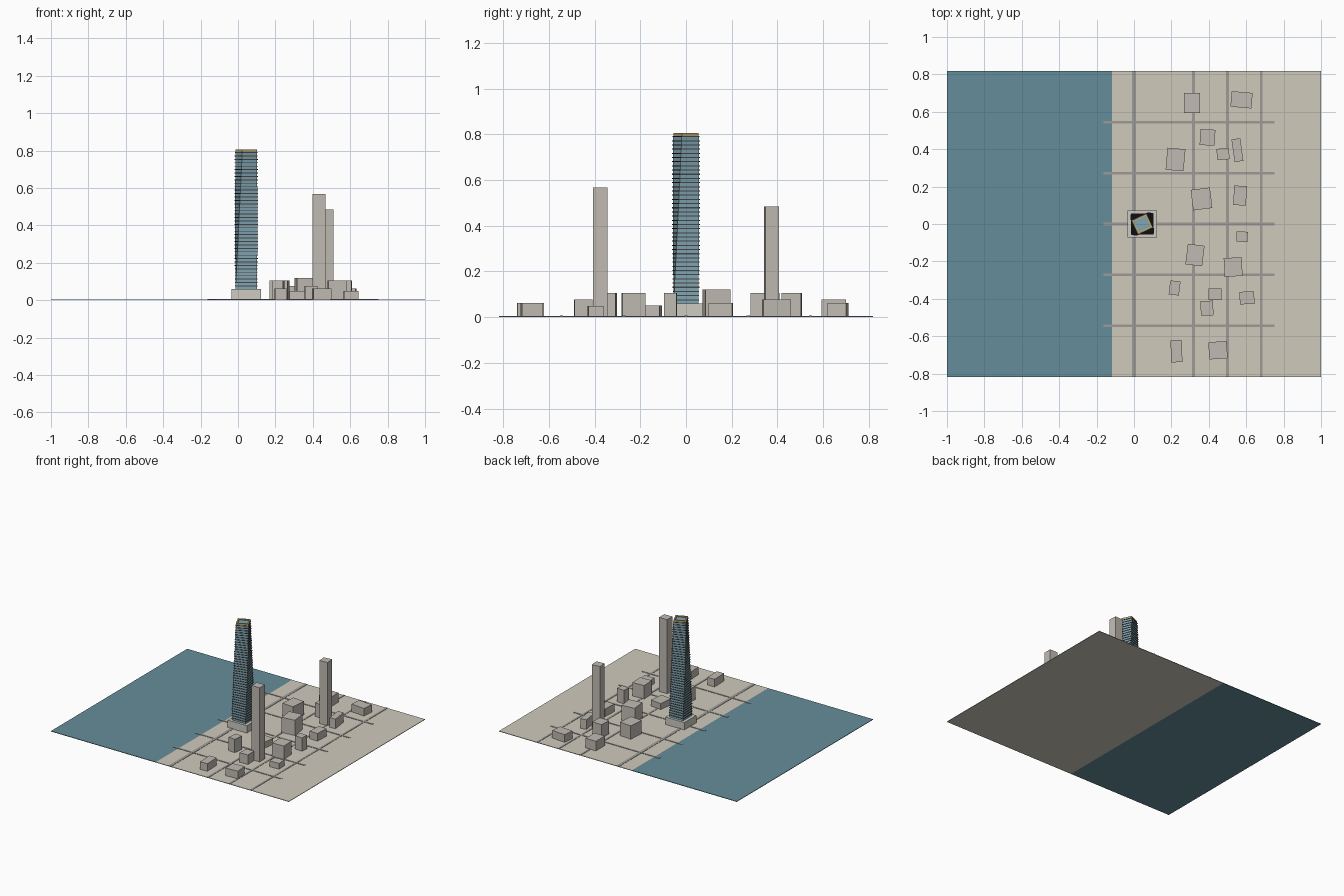
import bpy, bmesh
from math import radians, sin, cos

def mat(name, c):
    m = bpy.data.materials.new(name)
    m.diffuse_color = (*c, 1)
    return m

LAND = mat("land", (0.63, 0.59, 0.50))
WATER = mat("water", (0.13, 0.27, 0.32))
ROAD = mat("road", (0.34, 0.33, 0.31))
STONE = mat("stone", (0.53, 0.50, 0.45))
PODIUM = mat("podium", (0.62, 0.60, 0.54))
GLASS = mat("glass", (0.22, 0.38, 0.45))
SLAB = mat("slab", (0.06, 0.06, 0.06))
GOLD = mat("gold", (0.50, 0.38, 0.16))

def add_box(bm, cx, cy, z0, z1, sx, sy, rot=0):
    c, s = cos(radians(rot)), sin(radians(rot))
    pts = [(-sx/2, -sy/2), (sx/2, -sy/2), (sx/2, sy/2), (-sx/2, sy/2)]
    lo, hi = [[bm.verts.new((cx + c*x - s*y, cy + s*x + c*y, z)) for x, y in pts]
              for z in (z0, z1)]
    bm.faces.new(lo[::-1])
    bm.faces.new(hi)
    for i in range(4):
        j = (i + 1) % 4
        bm.faces.new((lo[i], lo[j], hi[j], hi[i]))

def boxes(name, items, material):
    bm = bmesh.new()
    for it in items:
        add_box(bm, *it)
    me = bpy.data.meshes.new(name)
    bm.to_mesh(me)
    bm.free()
    me.materials.append(material)
    ob = bpy.data.objects.new(name, me)
    bpy.context.collection.objects.link(ob)

# Land, water and street grid
G = 0.004
boxes("land", [(0.441, 0, 0, G, 1.118, 1.636)], LAND)
boxes("water", [(-0.559, 0, 0, G, 0.882, 1.636)], WATER)
boxes("avenues", [(x, 0, G, G + 0.002, w, 1.636)
                  for x, w in ((0, 0.022), (0.318, 0.015), (0.5, 0.015), (0.68, 0.015))], ROAD)
boxes("cross_streets", [(0.295, y, G, G + 0.0025, 0.915, 0.014)
                        for y in (-0.545, -0.272, 0, 0.272, 0.545)], ROAD)

# City blocks: x, y, width, depth, height, rotation
blocks = [
    (0.31, 0.647, 0.086, 0.107, 0.077, 0), (0.575, 0.664, 0.112, 0.083, 0.062, -5),
    (0.393, 0.463, 0.08, 0.085, 0.106, -3), (0.222, 0.345, 0.096, 0.118, 0.106, -5),
    (0.553, 0.395, 0.047, 0.122, 0.077, 8), (0.361, 0.134, 0.103, 0.11, 0.12, 7),
    (0.567, 0.152, 0.068, 0.104, 0.062, -3), (0.578, -0.068, 0.06, 0.055, 0.106, -3),
    (0.326, -0.166, 0.09, 0.11, 0.05, -7), (0.53, -0.23, 0.096, 0.1, 0.106, 3),
    (0.217, -0.342, 0.055, 0.075, 0.106, -7), (0.604, -0.395, 0.078, 0.067, 0.048, 2),
    (0.39, -0.45, 0.067, 0.078, 0.077, 2), (0.227, -0.68, 0.06, 0.118, 0.062, 2),
    (0.449, -0.675, 0.098, 0.092, 0.062, 4),
    (0.433, -0.375, 0.068, 0.062, 0.567, 0), (0.476, 0.374, 0.066, 0.06, 0.484, 5),
]
for i, (x, y, w, d, h, r) in enumerate(blocks):
    boxes(f"block_{i + 1}", [(x, y, G, h, w, d, r)], STONE)

# Twisting tower: floors shrink and turn with height
CX, Z0, Z1, N = 0.044, 0.06, 0.792, 40
boxes("tower_podium", [(CX, 0, G, Z0, 0.16, 0.144)], PODIUM)
step = (Z1 - Z0) / N
glass, slabs = [], []
for i in range(N):
    t = i / (N - 1)
    s, r, z = 1 - 0.22 * t, 25 * t, Z0 + i * step
    w, d = 0.12 * s, 0.114 * s
    glass.append((CX, 0, z, z + step * 0.75, w - 0.006, d - 0.006, r))
    slabs.append((CX, 0, z + step * 0.75, z + step, w, d, r))
boxes("tower_floors", glass, GLASS)
boxes("tower_slabs", slabs, SLAB)

# Crown: gold parapet ring around a glass roof
W, D, T = 0.088, 0.082, 0.01
c, s = cos(radians(25)), sin(radians(25))
def rail(x, y, w, d):
    return (CX + c*x - s*y, s*x + c*y, Z1, 0.806, w, d, 25)
boxes("crown_parapet", [rail(k * (W - T) / 2, 0, T, D) for k in (-1, 1)] +
      [rail(0, k * (D - T) / 2, W - 2 * T, T) for k in (-1, 1)], GOLD)
boxes("crown_roof", [(CX, 0, Z1, 0.798, W - 2 * T, D - 2 * T, 25)], GLASS)
